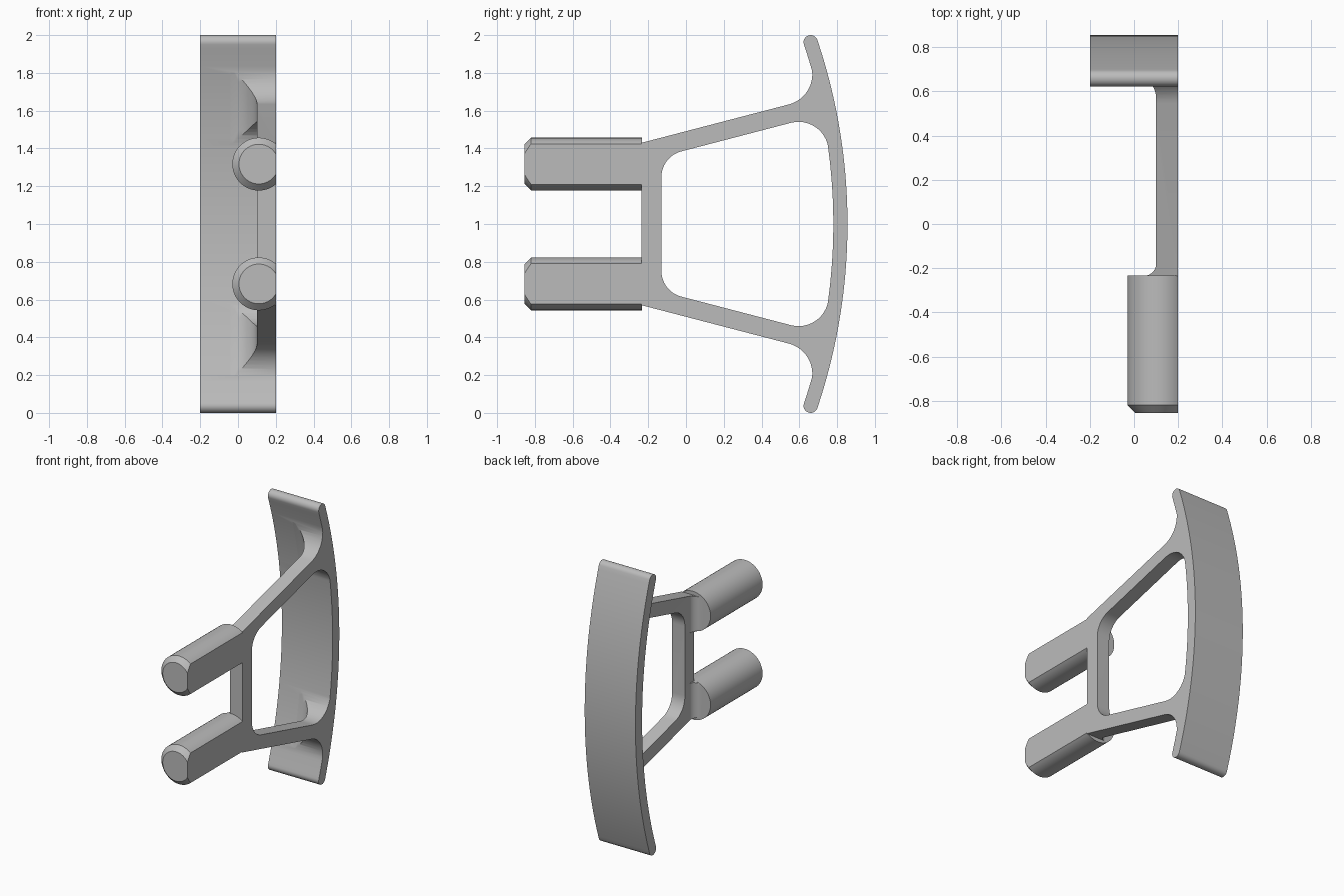
import bpy, bmesh
from math import sin, cos, pi, sqrt, asin
from mathutils import Vector

if "Cube" in bpy.data.objects:
    bpy.data.objects.remove(bpy.data.objects["Cube"])

ARC_Y, MID_Z = -2.2, 1.0        # centre of the curved plate
R_IN, R_OUT = 2.98, 3.055
SIDE = 0.2                      # flat side shared by every part
WEB = 0.1                       # inner face of the thin frame
PIN_X, PIN_R, PIN_BACK = 0.11, 0.14, -0.235

grey = bpy.data.materials.new("grey plastic")
grey.use_nodes = True
grey.diffuse_color = (0.5, 0.5, 0.5, 1)
grey.node_tree.nodes["Principled BSDF"].inputs["Base Color"].default_value = (0.5, 0.5, 0.5, 1)


def loft(name, rings):
    """Closed solid through rings that have equal point counts."""
    bm = bmesh.new()
    loops = [[bm.verts.new(p) for p in ring] for ring in rings]
    n = len(loops[0])
    for a, b in zip(loops, loops[1:]):
        for i in range(n):
            j = (i + 1) % n
            bm.faces.new((a[i], a[j], b[j], b[i]))
    bm.faces.new(loops[0])
    bm.faces.new(loops[-1])
    bmesh.ops.recalc_face_normals(bm, faces=bm.faces)
    mesh = bpy.data.meshes.new(name)
    bm.to_mesh(mesh)
    bm.free()
    mesh.materials.append(grey)
    ob = bpy.data.objects.new(name, mesh)
    bpy.context.collection.objects.link(ob)
    return ob


def side_prism(name, outline, x0, x1):
    """Extrude a (y, z) outline along x."""
    return loft(name, [[(x, y, z) for y, z in outline] for x in (x0, x1)])


def combine(target, other, operation):
    """Apply a boolean and remove the used part."""
    mod = target.modifiers.new(operation, 'BOOLEAN')
    mod.object, mod.operation, mod.solver = other, operation, 'EXACT'
    bpy.ops.object.select_all(action='DESELECT')
    bpy.context.view_layer.objects.active = target
    target.select_set(True)
    bpy.ops.object.modifier_apply(modifier=mod.name)
    bpy.data.objects.remove(other)


def rounded(prev, corner, nxt, radius, steps=12):
    """Arc of points that rounds one corner."""
    p, c, q = Vector(prev), Vector(corner), Vector(nxt)
    u, v = (p - c).normalized(), (q - c).normalized()
    half = u.angle(v) / 2
    centre = c + (u + v).normalized() * radius / sin(half)
    a = c + u * radius * cos(half) / sin(half) - centre
    b = c + v * radius * cos(half) / sin(half) - centre
    sweep = pi - 2 * half
    return [tuple(centre + (a * sin((1 - t) * sweep) + b * sin(t * sweep)) / sin(sweep))
            for t in (i / steps for i in range(steps + 1))]


def mirrored(upper):
    """Close a (y, z) upper outline with its reflection about mid height."""
    return upper + [(y, 2 * MID_Z - z) for y, z in reversed(upper)]


def arc_point(r, a):
    return ARC_Y + r * cos(a), MID_Z + r * sin(a)


def inner_y(z, r=R_IN):
    return ARC_Y + sqrt(r * r - (z - MID_Z) ** 2)


# Curved plate with round ends
mid, cap = (R_IN + R_OUT) / 2, (R_OUT - R_IN) / 2
end = asin((MID_Z - cap) / mid)
cy, cz = arc_point(mid, end)
upper = [arc_point(R_OUT, end * (i + 0.5) / 20) for i in range(20)]
upper += [(cy + cap * cos(end + pi * i / 12), cz + cap * sin(end + pi * i / 12)) for i in range(13)]
upper += [arc_point(R_IN, end * (i + 0.5) / 20) for i in reversed(range(20))]
outline = upper + [(y, 2 * MID_Z - z) for y, z in reversed(upper)]
# Order the two halves as one loop: outer arc, top cap, inner arc, bottom cap
body = side_prism("support_bracket", outline, -SIDE, SIDE + 0.06)

# Frame: outer outline with flared arms
corner = (0.702, 1.674)
start = (PIN_BACK, 1.43)
upper = [start] + rounded(start, corner, (0.667, 1.82), 0.165)
upper += [(0.69, 1.83)]
upper += [(inner_y(z, R_IN + 0.03), z) for z in (1.7, 1.5, 1.3, 1.1)]
frame = side_prism("frame", mirrored(upper), -0.039, SIDE + 0.1)

# Frame opening, its back edge follows the plate
near, far = (-0.13, 1.357), (inner_y(1.58) + 0.002, 1.58)
upper = rounded((-0.13, MID_Z), near, far, 0.14)
upper += rounded(near, far, (inner_y(1.38) + 0.002, 1.38), 0.16)
upper += [(inner_y(z) + 0.002, z) for z in (1.3, 1.2, 1.1)]
combine(frame, side_prism("opening", mirrored(upper), -0.5, 0.5), 'DIFFERENCE')

# Thin the frame to a web, leaving a cove where it meets the plate
COVE = 0.14
rings = []
for i in range(41):
    z = i / 20
    y = inner_y(z)
    ring = [(-0.3, y, z), (-0.3, -0.5, z), (WEB, -0.5, z)]
    ring += [(WEB - COVE + COVE * cos(a), y - COVE + COVE * sin(a), z)
             for a in (pi / 2 * k / 10 for k in range(11))]
    rings.append(ring)
combine(frame, loft("cove_cutter", rings), 'DIFFERENCE')
combine(body, frame, 'UNION')


def circle(y, z, r):
    return [(PIN_X + r * cos(a), y, z + r * sin(a))
            for a in (2 * pi * (i + 0.5) / 48 for i in range(48))]


def pin_cove(sign):
    """Small cove behind a pin, easing into the frame."""
    rings, r = [], 0.06
    for k in range(9):
        a = pi / 2 * k / 8
        y = PIN_BACK - 0.001 + r * (1 - cos(a))
        x_min = WEB - r + (r + 0.002) * sin(a)
        top = 0.429 + 0.261 * (y - PIN_BACK)
        rings.append([(min(max(x, x_min), 0.16), y, MID_Z + sign * min(z, top))
                      for x, y, z in circle(y, 0.317, PIN_R - 0.001)])
    return loft("pin_cove", rings)


# Two chamfered pins
for sign in (1, -1):
    z = MID_Z + sign * 0.317
    pin = loft("pin", [circle(-0.855, z, 0.105), circle(-0.82, z, PIN_R),
                       circle(PIN_BACK + 0.001, z, PIN_R)])
    combine(body, pin, 'UNION')
    combine(body, pin_cove(sign), 'UNION')

# Trim everything to one flat side
box = [(-2, -1), (2, -1), (2, 3), (-2, 3)]
combine(body, side_prism("side_trim", box, SIDE, 1), 'DIFFERENCE')
bpy.ops.object.shade_smooth_by_angle(angle=pi / 6)
